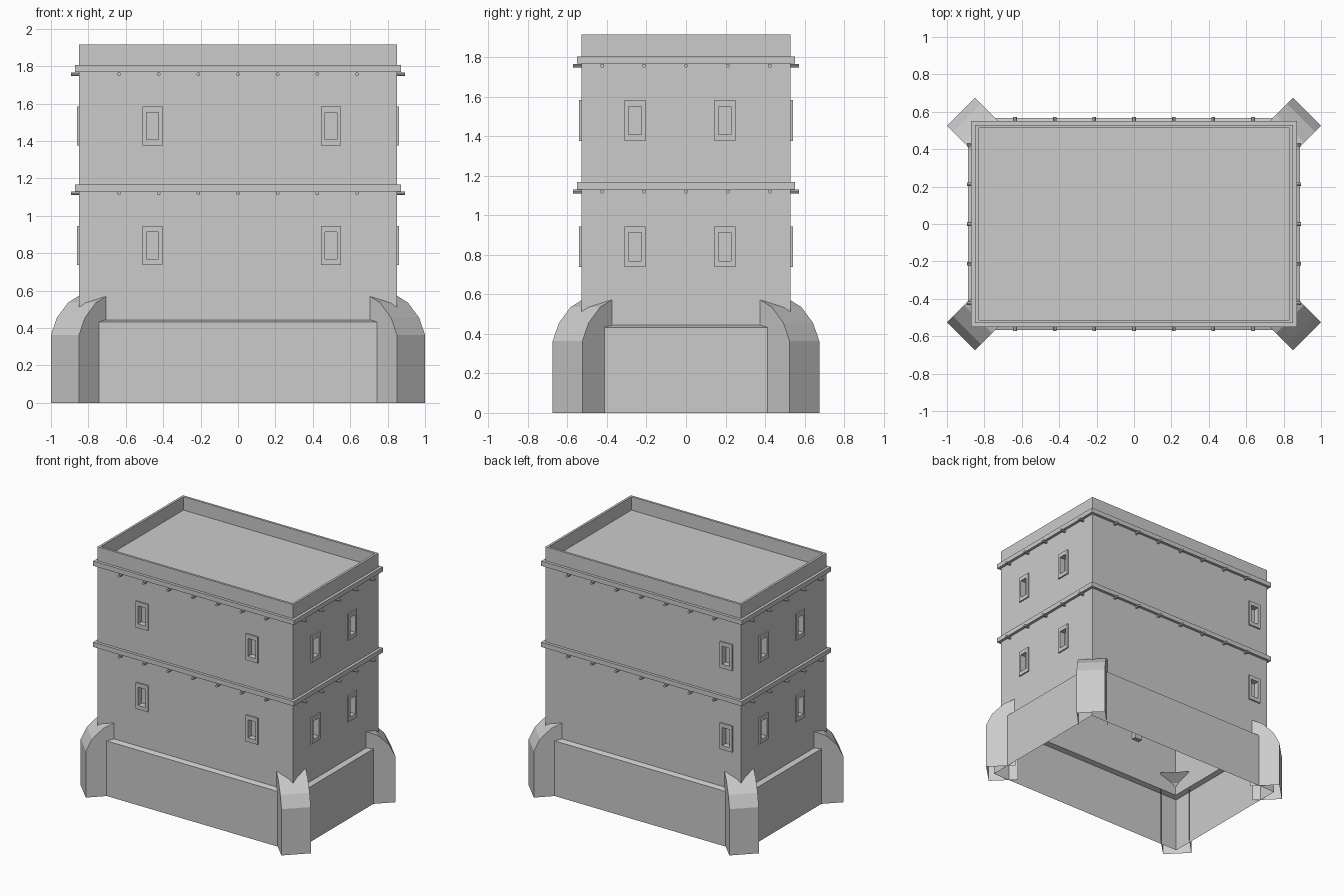
import bpy, bmesh, math
from mathutils import Matrix, Vector

if "Cube" in bpy.data.objects:
    bpy.data.objects.remove(bpy.data.objects["Cube"])

HX, HY = 0.85, 0.53           # wall half sizes
WALLS = [(0, HY), (90, HX), (180, HY), (270, HX)]   # front, right, back, left


def finish(name, bm):
    bmesh.ops.recalc_face_normals(bm, faces=bm.faces)
    me = bpy.data.meshes.new(name)
    bm.to_mesh(me)
    bm.free()
    ob = bpy.data.objects.new(name, me)
    bpy.context.collection.objects.link(ob)
    return ob


def loft(bm, rings, cap_start=False, cap_end=False):
    vs = [[bm.verts.new(p) for p in r] for r in rings]
    for a, b in zip(vs, vs[1:]):
        for i in range(4):
            j = (i + 1) % 4
            bm.faces.new((a[i], a[j], b[j], b[i]))
    if cap_start:
        bm.faces.new(vs[0][::-1])
    if cap_end:
        bm.faces.new(vs[-1])


def rect(offset, z):
    x, y = HX + offset, HY + offset
    return [(-x, -y, z), (x, -y, z), (x, y, z), (-x, y, z)]


def on_wall(angle, dist, u, z):
    # local x runs along the wall, local -y points outward
    return Matrix.Rotation(math.radians(angle), 4, 'Z') @ Matrix.Translation((u, -dist, z))


def opening(m, w, h, out):
    return [m @ Vector(p) for p in ((-w, -out, -h), (w, -out, -h), (w, -out, h), (-w, -out, h))]


# Walls with parapet and sunken roof
bm = bmesh.new()
loft(bm, [rect(0, 0.444), rect(0, 1.915), rect(-0.018, 1.915), rect(-0.018, 1.81)], True, True)
walls = finish("walls", bm)

# Window frames and the recess cutters
columns = {0: (-0.458, 0.497), 90: (-0.258, 0.197), 180: (0.725,), 270: (-0.258, 0.197)}
cut, frames = bmesh.new(), bmesh.new()
for angle, dist in WALLS:
    for u in columns[angle]:
        for z in (0.841, 1.48):
            m = on_wall(angle, dist, u, z)
            loft(cut, [opening(m, 0.032, 0.071, 0.03), opening(m, 0.032, 0.071, -0.035)], True, True)
            loft(frames, [opening(m, 0.053, 0.103, 0), opening(m, 0.053, 0.103, 0.011),
                          opening(m, 0.032, 0.071, 0.011), opening(m, 0.032, 0.071, 0)])
finish("window_frames", frames)
cutter = finish("recess_cutter", cut)
cutter.hide_render = True
mod = walls.modifiers.new("recesses", 'BOOLEAN')
mod.operation = 'DIFFERENCE'
mod.solver = 'EXACT'
mod.object = cutter
bpy.context.view_layer.objects.active = walls
bpy.ops.object.modifier_apply(modifier=mod.name)
bpy.data.objects.remove(cutter)

# The building is open underneath
bm = bmesh.new()
bm.from_mesh(walls.data)
low = [f for f in bm.faces if all(v.co.z < 0.45 for v in f.verts)]
bmesh.ops.delete(bm, geom=low, context='FACES')
bm.to_mesh(walls.data)
bm.free()

# Plinth with sloped ledge
bm = bmesh.new()
loft(bm, [rect(0.038, 0), rect(0.038, 0.433), rect(0, 0.444)])
finish("plinth", bm)

# Cornice bands and the beam ends beneath them
beams = bmesh.new()
for name, z in (("lower_cornice", 1.131), ("upper_cornice", 1.768)):
    bm = bmesh.new()
    loft(bm, [rect(0, z), rect(0.022, z), rect(0.022, z + 0.037), rect(0, z + 0.037)])
    finish(name, bm)
    for angle, dist in WALLS:
        n = 3 if dist == HY else 2
        for i in range(-n, n + 1):
            m = on_wall(angle, dist + 0.016, i * 0.212, z - 0.011)
            bmesh.ops.create_cone(beams, cap_ends=True, segments=8, radius1=0.01, radius2=0.01,
                                  depth=0.052, matrix=m @ Matrix.Rotation(math.pi / 2, 4, 'X'))
finish("beam_ends", beams)

# Diagonal corner buttresses, rounded over at the top
profile = [(0, 0), (0, 0.363), (0.045, 0.455), (0.128, 0.535), (0.22, 0.576)]
for sx in (-1, 1):
    for sy in (-1, 1):
        bm = bmesh.new()
        sides = []
        for ox, oy in ((1.0, 0.525), (0.85, 0.675)):
            row = []
            for d, z in profile + [(0.22, 0)]:
                k = d / math.sqrt(2)
                row.append(bm.verts.new((sx * (ox - k), sy * (oy - k), z)))
            sides.append(row)
            bm.faces.new(row)
        a, b = sides
        for i in range(len(profile) - 1):
            bm.faces.new((a[i], a[i + 1], b[i + 1], b[i]))
        finish("%s_%s_buttress" % ("back" if sy > 0 else "front", "right" if sx > 0 else "left"), bm)
